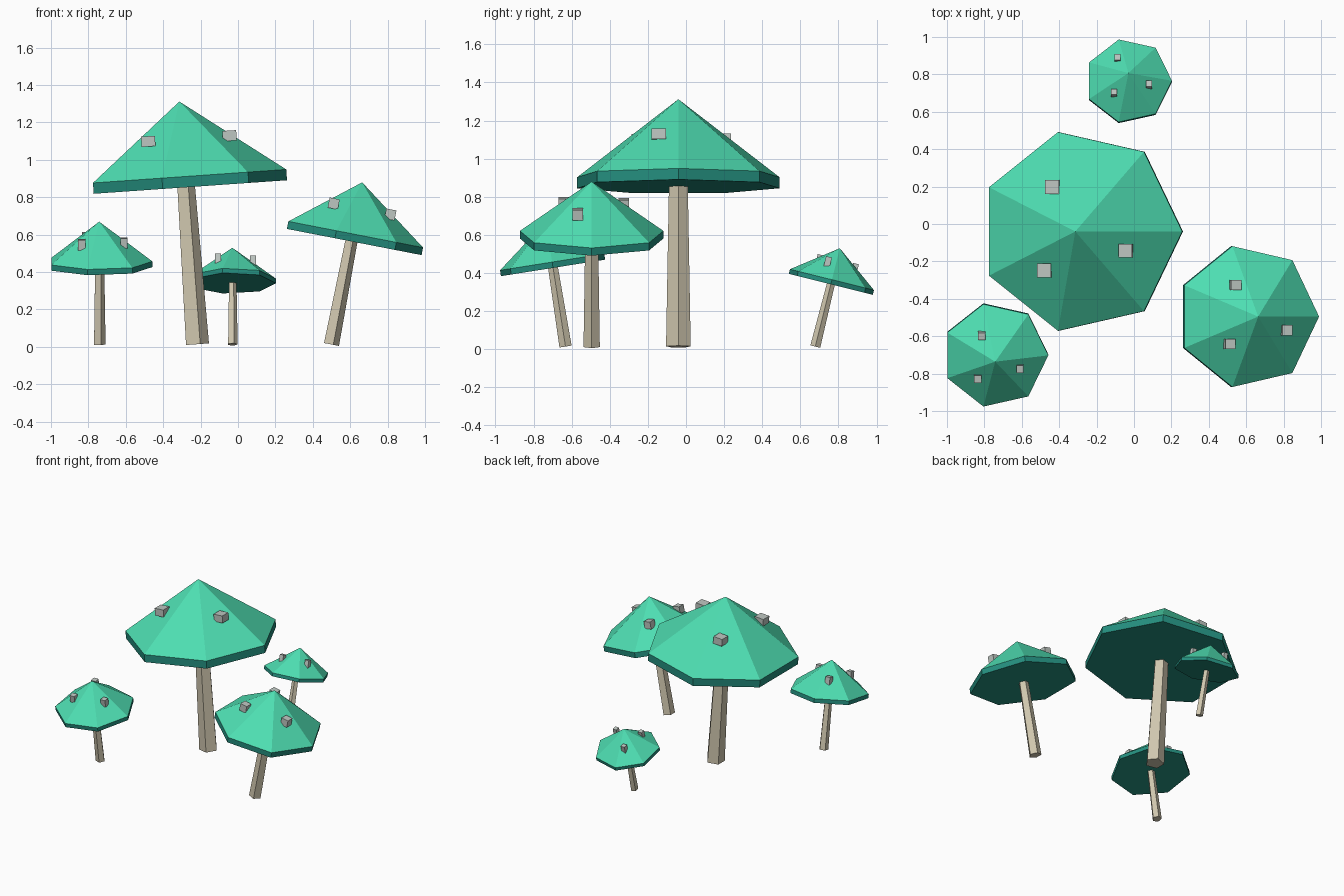
import bpy, math
from mathutils import Matrix, Vector

if "Cube" in bpy.data.objects:
    bpy.data.objects.remove(bpy.data.objects["Cube"])


def material(name, r, g, b):
    # sRGB 0-255 to linear diffuse colour
    lin = [((c / 255 + 0.055) / 1.055) ** 2.4 for c in (r, g, b)]
    m = bpy.data.materials.new(name)
    m.diffuse_color = (*lin, 1)
    m.use_nodes = True
    m.node_tree.nodes["Principled BSDF"].inputs["Base Color"].default_value = m.diffuse_color
    return m


CAP = material("cap_green", 78, 222, 178)
RIM = material("rim_dark_teal", 36, 142, 126)
STEM = material("stem_beige", 208, 199, 175)
SPOT = material("spot_grey", 190, 198, 193)


def add(name, verts, faces, mat, frame):
    me = bpy.data.meshes.new(name)
    me.from_pydata([frame @ Vector(v) for v in verts], [], faces)
    me.materials.append(mat)
    me.update()
    ob = bpy.data.objects.new(name, me)
    bpy.context.collection.objects.link(ob)
    return ob


def ring(n, r, z):
    return [(r * math.cos(2 * math.pi * i / n), r * math.sin(2 * math.pi * i / n), z)
            for i in range(n)]


def prism(name, n, r0, z0, r1, z1, mat, frame):
    sides = [(i, (i + 1) % n, n + (i + 1) % n, n + i) for i in range(n)]
    ends = [tuple(range(n))[::-1], tuple(range(n, 2 * n))]
    add(name, ring(n, r0, z0) + ring(n, r1, z1), sides + ends, mat, frame)


def mushroom(label, base, tilt_x, tilt_y, radius, rim, apex, thick, stem_r0, stem_r1, spot_w):
    frame = (Matrix.Translation((base[0], base[1], 0))
             @ Matrix.Rotation(math.radians(tilt_x), 4, 'X')
             @ Matrix.Rotation(math.radians(tilt_y), 4, 'Y'))
    # five-sided tapering stem
    prism(label + "_stem", 5, stem_r0, 0.014, stem_r1, rim - thick + 0.01, STEM, frame)
    # seven-sided rim with flat underside
    prism(label + "_rim", 7, radius, rim - thick, radius, rim, RIM, frame)
    # seven-sided cone cap
    add(label + "_cap", ring(7, radius, rim) + [(0, 0, apex)],
        [(i, (i + 1) % 7, 7) for i in range(7)], CAP, frame)
    # three box spots halfway down the cap
    w, h = spot_w / 2, 0.0275
    for k, deg in enumerate((120, 229, 338)):
        a, r = math.radians(deg), 0.505 * radius
        c = Matrix.Translation((r * math.cos(a), r * math.sin(a), (rim + apex) / 2))
        verts = [(x, y, z) for z in (-h, h) for x, y in ((-w, -w), (w, -w), (w, w), (-w, w))]
        faces = [(3, 2, 1, 0), (4, 5, 6, 7)] + [(i, (i + 1) % 4, 4 + (i + 1) % 4, 4 + i)
                                                for i in range(4)]
        add(f"{label}_spot_{k + 1}", verts, faces, SPOT, frame @ c)


mushroom("large", (-0.222, -0.04), 0, -4, 0.545, 0.913, 1.315, 0.058, 0.068, 0.052, 0.074)
mushroom("right", (0.493, -0.495), 0, 11, 0.386, 0.616, 0.896, 0.041, 0.045, 0.036, 0.055)
mushroom("left", (-0.742, -0.63), 9, 0, 0.284, 0.463, 0.678, 0.031, 0.034, 0.027, 0.039)
mushroom("back", (-0.03, 0.675), -14, 0, 0.233, 0.376, 0.546, 0.025, 0.028, 0.022, 0.032)
